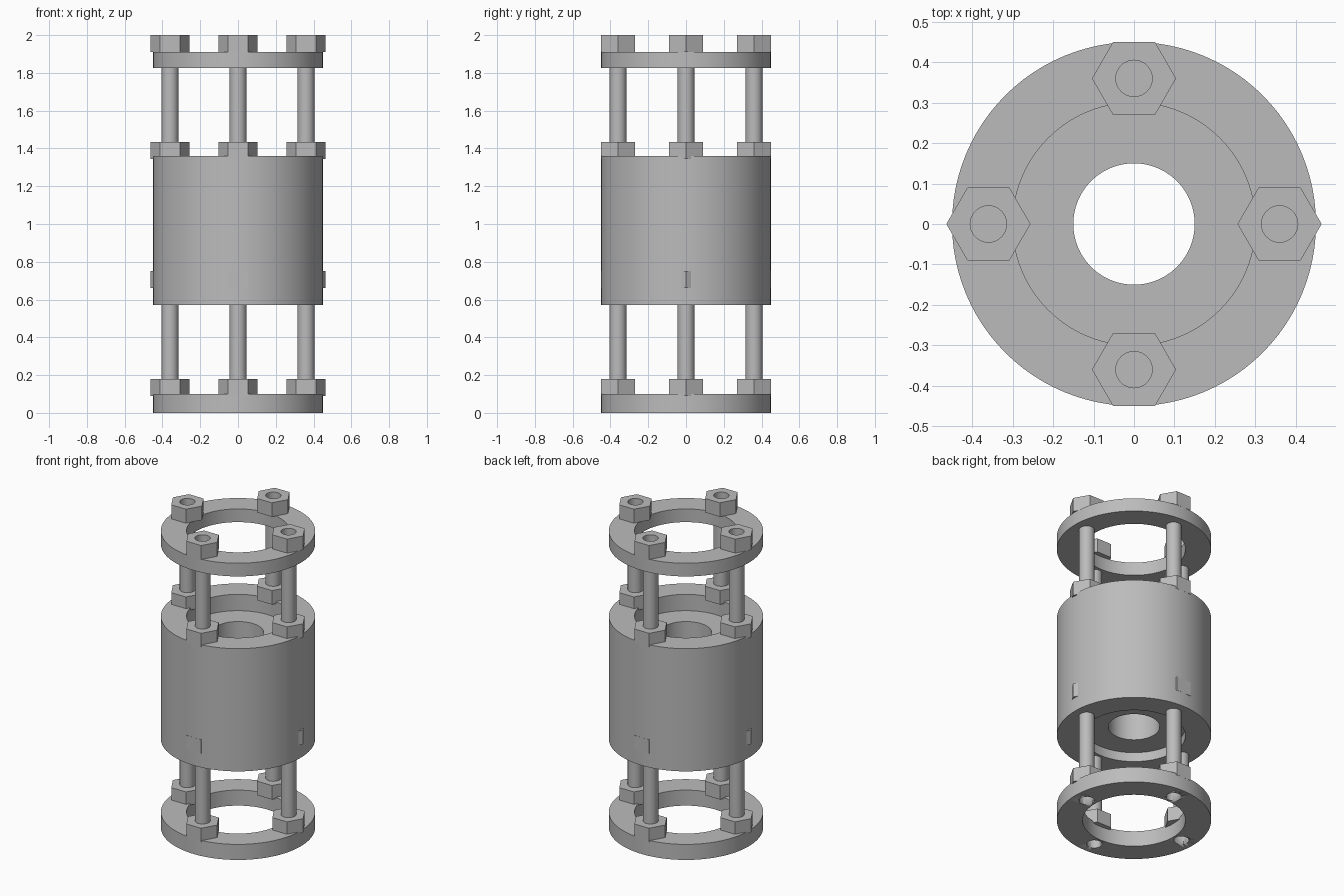
import bpy, math
from mathutils import Matrix

cube = bpy.data.objects.get("Cube")
if cube:
    bpy.data.objects.remove(cube, do_unlink=True)

steel = bpy.data.materials.new("plain grey steel")
steel.use_nodes = True
GREY = (0.5, 0.5, 0.5, 1)
steel.diffuse_color = GREY
steel.node_tree.nodes["Principled BSDF"].inputs["Base Color"].default_value = GREY

BOLT_RING, ROD_R, NUT_R = 0.36, 0.045, 0.104
OUTER, INNER, BORE = 0.45, 0.30, 0.15


def lathe(name, profile, steps=96, xy=(0, 0), smooth=True):
    """Revolve a closed (radius, z) loop; points on the axis are merged."""
    import bmesh
    bm = bmesh.new()
    vs = [bm.verts.new((r, 0, z)) for r, z in profile]
    edges = [bm.edges.new((vs[i], vs[(i + 1) % len(vs)])) for i in range(len(vs))]
    bmesh.ops.spin(bm, geom=vs + edges, cent=(0, 0, 0), axis=(0, 0, 1),
                   angle=math.tau, steps=steps, use_merge=True)
    bmesh.ops.remove_doubles(bm, verts=bm.verts, dist=1e-5)
    bmesh.ops.recalc_face_normals(bm, faces=bm.faces)
    bm.transform(Matrix.Translation((*xy, 0)))
    mesh = bpy.data.meshes.new(name)
    bm.to_mesh(mesh)
    bm.free()
    mesh.materials.append(steel)
    ob = bpy.data.objects.new(name, mesh)
    bpy.context.collection.objects.link(ob)
    if smooth:
        bpy.ops.object.select_all(action='DESELECT')
        ob.select_set(True)
        bpy.context.view_layer.objects.active = ob
        bpy.ops.object.shade_smooth_by_angle(angle=math.radians(30))
    return ob


def tube(name, r_in, r_out, z0, z1):
    return lathe(name, [(r_in, z0), (r_out, z0), (r_out, z1), (r_in, z1)])


def cylinder(name, xy, r, z0, z1, sides=32, smooth=True):
    return lathe(name, [(0, z0), (r, z0), (r, z1), (0, z1)], sides, xy, smooth)


def cut(target, cutter):
    cutter.hide_render = True
    cutter.hide_viewport = True
    mod = target.modifiers.new("hole", 'BOOLEAN')
    mod.operation, mod.solver, mod.object = 'DIFFERENCE', 'EXACT', cutter


# End rings
bottom_ring = tube("bottom_ring", INNER, OUTER, 0, 0.10)
top_ring = tube("top_ring", INNER, OUTER, 1.825, 1.91)

# Thick body with a bored core, recessed at both ends
lathe("body", [(BORE, 0.63), (INNER, 0.63), (INNER, 0.57), (OUTER, 0.57),
               (OUTER, 1.36), (INNER, 1.36), (INNER, 1.255), (BORE, 1.255)])

# Four bolt positions, each with a rod and four hexagonal nuts
nut_levels = {"foot_nut": 0.09, "lower_body_nut": 0.66,
              "upper_body_nut": 1.345, "top_nut": 1.91}
for i, side in enumerate(("left", "back", "right", "front")):
    a = i * math.pi / 2
    xy = (BOLT_RING * math.cos(a), BOLT_RING * math.sin(a))
    cylinder(side + "_rod", xy, ROD_R, 0.095, 1.90)
    cut(bottom_ring, cylinder(side + "_ring_hole_cutter", xy, ROD_R, -0.05, 0.095))
    for level, z in nut_levels.items():
        nut = cylinder(f"{side}_{level}", xy, NUT_R, z, z + 0.09, 6, False)
        if level == "top_nut":
            cut(nut, cylinder(side + "_nut_hole_cutter", xy, ROD_R, z - 0.05, z + 0.15))
